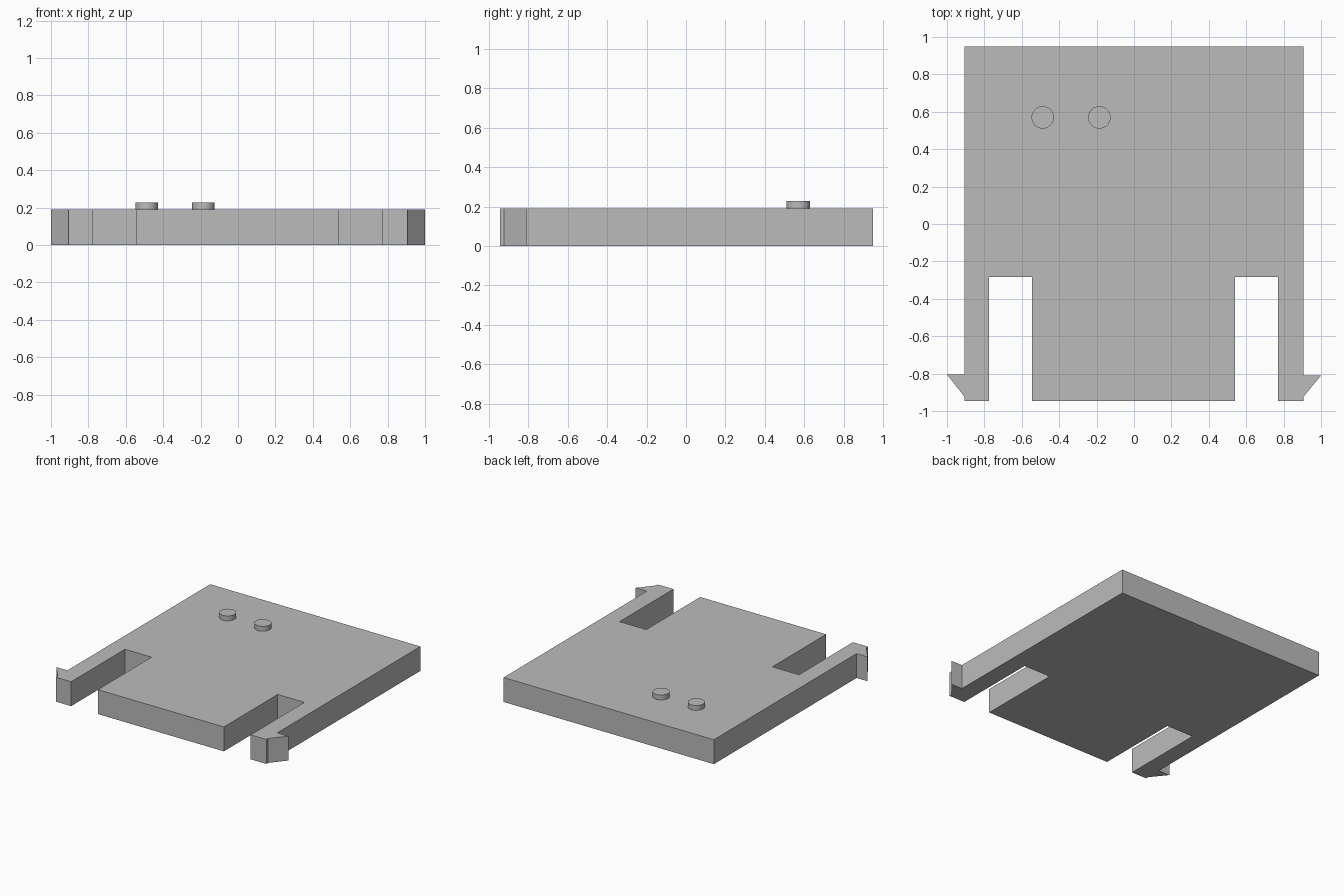
import bpy
import bmesh

cube = bpy.data.objects.get("Cube")
if cube:
    bpy.data.objects.remove(cube, do_unlink=True)

THICKNESS = 0.19
PEG_TOP = 0.228

grey = bpy.data.materials.new("plain grey")
grey.use_nodes = True
color = (0.5, 0.5, 0.5, 1)
grey.diffuse_color = color
grey.node_tree.nodes["Principled BSDF"].inputs["Base Color"].default_value = color


def half_outline(side, slot_inner, slot_outer, barb_y):
    """Outline of one half, from the front centre tongue round to the back corner."""
    half = [
        (slot_inner, -0.945), (slot_inner, -0.283),     # tongue edge and slot end
        (slot_outer, -0.283), (slot_outer, -0.945),     # inner edge of the clip arm
        (0.905, -0.945), (0.905, -0.925),               # arm tip
        (1.0, barb_y), (0.905, barb_y),                 # barb
        (0.905, 0.95),                                  # back corner
    ]
    return [(side * x, y) for x, y in half]


def make_plate():
    left = half_outline(1, 0.54, 0.77, -0.81)
    right = half_outline(-1, 0.545, 0.775, -0.805)
    bm = bmesh.new()
    base = bm.faces.new([bm.verts.new((x, y, 0)) for x, y in left + right[::-1]])
    extruded = bmesh.ops.extrude_face_region(bm, geom=[base], use_keep_orig=True)
    top = [v for v in extruded["geom"] if isinstance(v, bmesh.types.BMVert)]
    bmesh.ops.translate(bm, verts=top, vec=(0, 0, THICKNESS))
    bmesh.ops.recalc_face_normals(bm, faces=bm.faces)
    mesh = bpy.data.meshes.new("clip_plate")
    bm.to_mesh(mesh)
    bm.free()
    plate = bpy.data.objects.new("clip_plate", mesh)
    bpy.context.collection.objects.link(plate)
    plate.data.materials.append(grey)


def make_peg(name, x):
    bottom = THICKNESS - 0.02
    bpy.ops.mesh.primitive_cylinder_add(
        vertices=48, radius=0.06, depth=PEG_TOP - bottom,
        location=(x, 0.57, (PEG_TOP + bottom) / 2))
    peg = bpy.context.object
    peg.name = name
    peg.data.materials.append(grey)
    bpy.ops.object.shade_smooth_by_angle()


# Flat plate with two slots and barbed clip arms
make_plate()

# Round pegs on the top face
make_peg("outer_peg", -0.488)
make_peg("inner_peg", -0.185)
